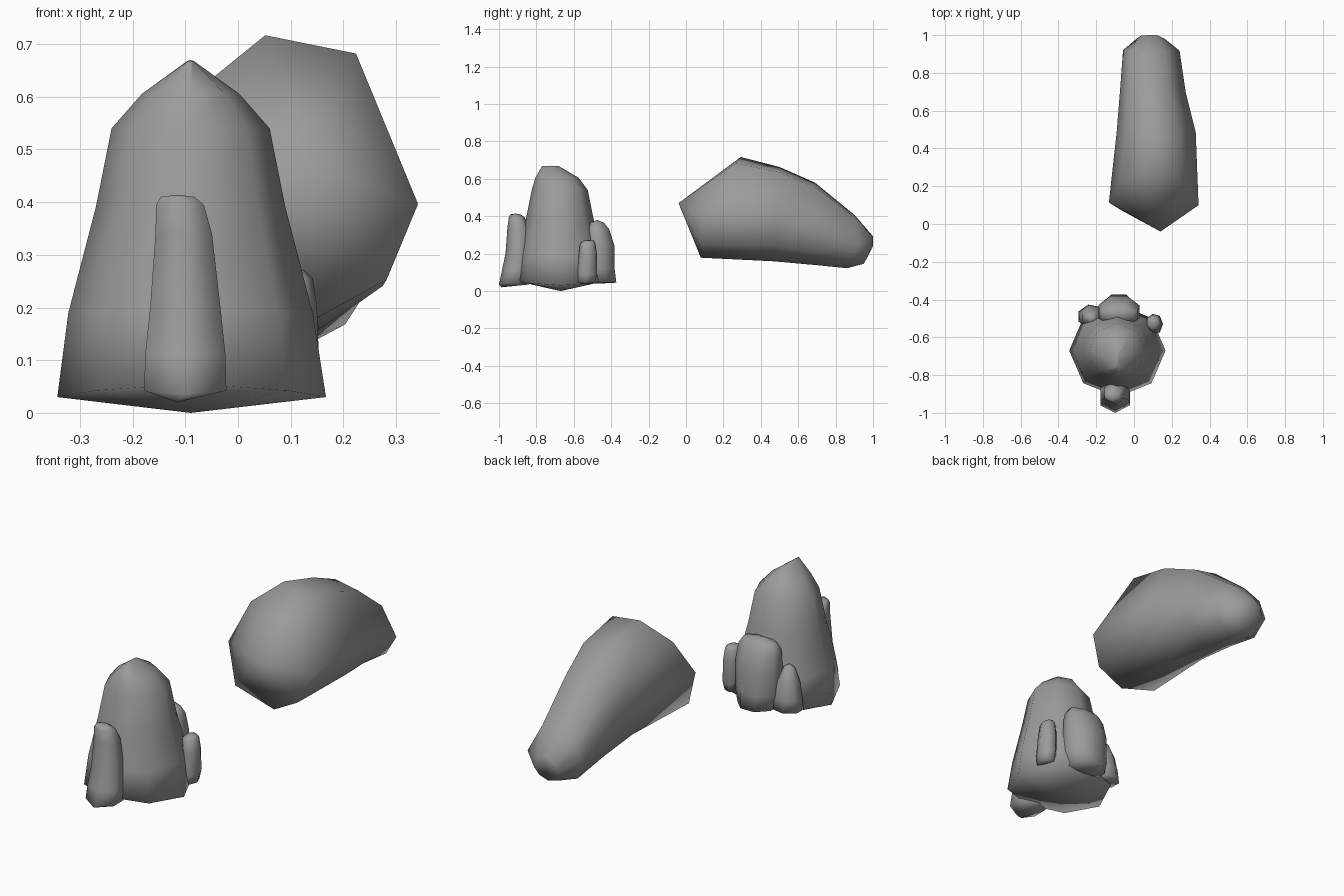
import bpy, bmesh, math
from mathutils import Vector

cube = bpy.data.objects.get("Cube")
if cube:
    bpy.data.objects.remove(cube, do_unlink=True)

stone = bpy.data.materials.new("grey_stone")
stone.use_nodes = True
GREY = (0.33, 0.33, 0.33, 1)
stone.diffuse_color = GREY
bsdf = stone.node_tree.nodes["Principled BSDF"]
bsdf.inputs["Base Color"].default_value = GREY
bsdf.inputs["Roughness"].default_value = 0.9


def loft(name, start, rings, end, angles):
    """Skin rings of (centre, half width, half depth vector, side bow) between two tips."""
    bm = bmesh.new()
    loops = []
    for centre, half_x, half_v, bow in rings:
        loop = []
        for a in map(math.radians, angles):
            p = Vector(centre) + Vector((half_x * math.cos(a), 0, 0))
            p += Vector(half_v) * math.sin(a) + Vector(bow) * math.cos(a) ** 2
            loop.append(bm.verts.new(p))
        loops.append(loop)
    first, last = bm.verts.new(start), bm.verts.new(end)
    sides = len(angles)
    for i in range(sides):
        j = (i + 1) % sides
        bm.faces.new((first, loops[0][j], loops[0][i]))
        bm.faces.new((last, loops[-1][i], loops[-1][j]))
        for lo, hi in zip(loops, loops[1:]):
            bm.faces.new((lo[i], lo[j], hi[j], hi[i]))
    bmesh.ops.recalc_face_normals(bm, faces=bm.faces)
    mesh = bpy.data.meshes.new(name)
    bm.to_mesh(mesh)
    bm.free()
    mesh.materials.append(stone)
    obj = bpy.data.objects.new(name, mesh)
    bpy.context.collection.objects.link(obj)
    bpy.ops.object.select_all(action='DESELECT')
    obj.select_set(True)
    bpy.context.view_layer.objects.active = obj
    bpy.ops.object.shade_smooth_by_angle(angle=math.radians(130))
    return obj


def upright(name, start, rows, end, sides=8, phase=0.0):
    """Standing stone from rows of (x, y, z, half width, half depth, optional side sag)."""
    rings = [((x, y, z), rx, (0, ry, 0), (0, 0, -sum(sag)))
             for x, y, z, rx, ry, *sag in rows]
    return loft(name, start, rings, end, [phase + 360 * i / sides for i in range(sides)])


def slanted(x, half_x, top, bottom, bow=(0, 0, 0)):
    """Ring spanning a top and a bottom point given as (y, z)."""
    t, b = Vector((x, *top)), Vector((x, *bottom))
    return ((t + b) / 2, half_x, (t - b) / 2, bow)


# Large boulder lying towards the back, with uneven corners
loft("leaning_boulder", (0.14, -0.04, 0.47), [
    slanted(0.105, 0.238, (0.30, 0.725), (0.08, 0.175), (0, -0.08, -0.025)),
    slanted(0.118, 0.21, (0.50, 0.67), (0.47, 0.155)),
    slanted(0.10, 0.175, (0.69, 0.585), (0.70, 0.135)),
    slanted(0.092, 0.15, (0.90, 0.41), (0.86, 0.12), (0, 0.04, 0)),
    slanted(0.09, 0.07, (1.0, 0.295), (0.95, 0.145), (0, 0.01, 0)),
], (0.085, 1.0, 0.24), (-6, 60, 103, 140, 178, 224, 280, 318))

# Tall central stone
upright("main_stone", (-0.09, -0.67, 0), [
    (-0.088, -0.67, 0.055, 0.255, 0.245, 0.025),
    (-0.09, -0.67, 0.19, 0.232, 0.225),
    (-0.09, -0.675, 0.39, 0.18, 0.18),
    (-0.09, -0.675, 0.54, 0.15, 0.15),
    (-0.09, -0.69, 0.606, 0.092, 0.115),
    (-0.09, -0.725, 0.668, 0.006, 0.045),
], (-0.09, -0.725, 0.67))

# Small stones clustered around it
upright("front_stone", (-0.115, -0.985, 0.02), [
    (-0.10, -0.92, 0.035, 0.09, 0.08, -0.01),
    (-0.10, -0.907, 0.11, 0.088, 0.077),
    (-0.10, -0.895, 0.20, 0.077, 0.07),
    (-0.103, -0.895, 0.34, 0.062, 0.06),
    (-0.11, -0.905, 0.395, 0.052, 0.042),
    (-0.115, -0.912, 0.41, 0.037, 0.027),
], (-0.115, -0.912, 0.414), 6, 30)

upright("back_stone", (-0.08, -0.46, 0.04), [
    (-0.08, -0.465, 0.045, 0.10, 0.10),
    (-0.08, -0.465, 0.12, 0.118, 0.09),
    (-0.08, -0.465, 0.24, 0.118, 0.09),
    (-0.08, -0.475, 0.33, 0.11, 0.07),
    (-0.08, -0.475, 0.365, 0.09, 0.04),
], (-0.08, -0.475, 0.38), 8, 22.5)

upright("left_stone", (0.11, -0.53, 0.04), [
    (0.108, -0.535, 0.045, 0.038, 0.05),
    (0.108, -0.53, 0.09, 0.046, 0.056),
    (0.106, -0.525, 0.20, 0.044, 0.05),
    (0.104, -0.525, 0.255, 0.038, 0.042),
    (0.104, -0.52, 0.27, 0.022, 0.027),
], (0.104, -0.52, 0.273), 7)

upright("right_stone", (-0.225, -0.485, 0.045), [
    (-0.225, -0.49, 0.05, 0.075, 0.065),
    (-0.225, -0.49, 0.11, 0.068, 0.062),
    (-0.225, -0.495, 0.19, 0.055, 0.05),
    (-0.225, -0.50, 0.25, 0.03, 0.027),
], (-0.225, -0.50, 0.27), 7)
